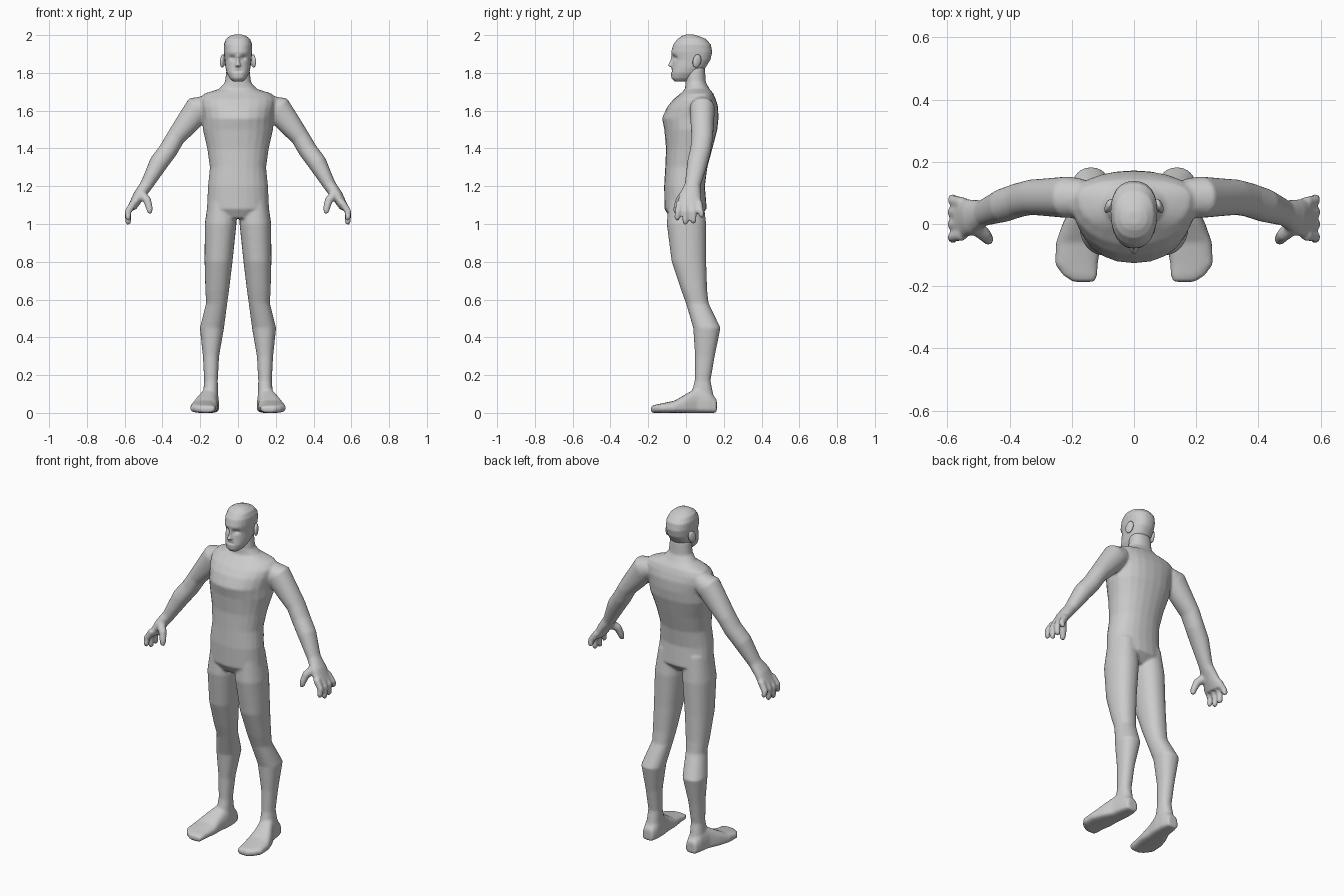
import bpy, bmesh, math
from mathutils import Vector, Matrix

N = 24


def ring(c, u, vp, vm, p=2.2):
    """Super-ellipse section: half axis u, and separate +v / -v half axes."""
    c, u, vp, vm = map(Vector, (c, u, vp, vm))
    pts = []
    for i in range(N):
        a = 2 * math.pi * i / N
        s, k = math.sin(a), math.cos(a)
        x = math.copysign(abs(k) ** (2 / p), k)
        y = abs(s) ** (2 / p)
        pts.append(c + u * x + (vp if s >= 0 else vm) * y)
    return pts


def loft(bm, rings):
    loops = [[bm.verts.new(p) for p in r] for r in rings]
    for a, b in zip(loops, loops[1:]):
        for i in range(N):
            j = (i + 1) % N
            bm.faces.new((a[i], a[j], b[j], b[i]))
    bm.faces.new(loops[0][::-1])
    bm.faces.new(loops[-1])


def stack(bm, rows, p=2.2):
    """Horizontal sections: z, centre x, half width, front y, widest y, back y."""
    loft(bm, [ring((x, m, z), (w, 0, 0), (0, b - m, 0), (0, f - m, 0), p)
              for z, x, w, f, m, b in rows])


def tube(bm, rows, s):
    """Limb along a path: x, y, z, in-plane radius, radius along y."""
    pts = [Vector((s * r[0], r[1], r[2])) for r in rows]
    rings = []
    for i, r in enumerate(rows):
        t = (pts[min(i + 1, len(pts) - 1)] - pts[max(i - 1, 0)]).normalized()
        b = (Vector((0, 1, 0)) - t * t.y).normalized()
        a = t.cross(b)
        rings.append(ring(pts[i], a * r[3], b * r[4], b * -r[4], 2.1))
    loft(bm, rings)


def finish(name, bm, voxel, smooth):
    bmesh.ops.recalc_face_normals(bm, faces=bm.faces)
    me = bpy.data.meshes.new(name)
    bm.to_mesh(me)
    bm.free()
    ob = bpy.data.objects.new(name, me)
    bpy.context.collection.objects.link(ob)
    m = ob.modifiers.new("fuse", "REMESH")
    m.mode, m.voxel_size, m.use_smooth_shade = "VOXEL", voxel, True
    m = ob.modifiers.new("soften", "SMOOTH")
    m.factor, m.iterations = 0.5, smooth
    bpy.context.view_layer.objects.active = ob
    for m in list(ob.modifiers):
        bpy.ops.object.modifier_apply(modifier=m.name)
    return ob


# Torso and neck
bm = bmesh.new()
stack(bm, [(1.03, 0, .10, -.085, .0, .06), (1.08, 0, .165, -.114, .0, .11),
           (1.2, 0, .159, -.116, -.01, .10), (1.3, 0, .149, -.11, .0, .113),
           (1.4, 0, .163, -.106, .02, .14), (1.5, 0, .186, -.115, .05, .166),
           (1.56, 0, .187, -.127, .06, .172), (1.62, 0, .20, -.1, .075, .17),
           (1.66, 0, .205, -.067, .085, .158), (1.69, 0, .18, -.03, .085, .145),
           (1.715, 0, .1, -.005, .065, .125), (1.75, 0, .069, -.003, .05, .105),
           (1.83, 0, .06, .0, .05, .1)])

for s in (-1, 1):
    # Legs
    stack(bm, [(z, s * x, w, f, (f + b) / 2, b) for z, x, w, f, b in (
        (1.15, .085, .07, -.09, .09), (1.0, .092, .084, -.102, .107),
        (.8, .103, .074, -.076, .107), (.65, .11, .063, -.026, .112),
        (.58, .113, .056, .0, .12), (.45, .138, .064, .038, .183),
        (.3, .143, .043, .048, .152), (.17, .143, .036, .046, .13),
        (.07, .146, .042, .02, .15))])
    # Feet, lofted from heel to toe
    loft(bm, [ring((s * x, y, .025), (w, 0, 0), (0, 0, t - .025), (0, 0, -.025), 2.8)
              for y, x, w, t in (
        (.163, .145, .034, .07), (.12, .146, .045, .12), (.06, .15, .05, .135),
        (.0, .168, .062, .1), (-.06, .178, .073, .065), (-.13, .185, .069, .05),
        (-.165, .173, .055, .043), (-.186, .16, .035, .035))])
    # Arms and palms
    tube(bm, [(.165, .085, 1.625, .055, .06), (.212, .086, 1.61, .073, .067),
              (.268, .086, 1.535, .063, .062), (.33, .086, 1.458, .05, .057),
              (.37, .077, 1.39, .05, .055), (.42, .06, 1.323, .05, .054),
              (.485, .035, 1.205, .034, .042), (.525, .022, 1.15, .031, .058),
              (.562, .018, 1.085, .023, .068)], s)
    # Fingers and thumb
    for y0, y1, z1 in ((-.035, -.047, 1.02), (.0, -.003, .998), (.036, .04, 1.003), (.069, .083, 1.035)):
        tube(bm, [(.55, y0, 1.115, .02, .018), (.583, (y0 + y1) / 2, 1.065, .018, .017),
                  (.582, y1, z1 + .015, .016, .015), (.577, y1, z1, .011, .01)], s)
    tube(bm, [(.52, .0, 1.165, .026, .028), (.48, -.035, 1.125, .022, .022),
              (.468, -.05, 1.08, .018, .018), (.467, -.056, 1.056, .012, .012)], s)
finish("body", bm, .0075, 5)

# Head with nose and brow
bm = bmesh.new()
stack(bm, [(1.755, 0, .028, -.062, -.03, .03), (1.772, 0, .045, -.078, -.02, .05),
           (1.8, 0, .06, -.08, .0, .078), (1.83, 0, .067, -.074, .02, .105),
           (1.87, 0, .071, -.07, .04, .13), (1.91, 0, .075, -.079, .04, .139),
           (1.95, 0, .075, -.068, .04, .132), (1.98, 0, .064, -.045, .03, .105),
           (1.996, 0, .042, -.02, .02, .065), (2.003, 0, .02, .0, .02, .04)], 2.3)
stack(bm, [(1.895, 0, .008, -.078, -.06, -.04), (1.86, 0, .01, -.086, -.06, -.04),
           (1.84, 0, .017, -.097, -.06, -.04), (1.832, 0, .015, -.09, -.06, -.04)])
head = finish("head", bm, .005, 4)

# Eye sockets and mouth crease pressed into the face
for v in head.data.vertices:
    if v.co.y < 0:
        x, z = abs(v.co.x), v.co.z
        v.co.y += .014 * math.exp(-((x - .03) / .016) ** 2 - ((z - 1.88) / .012) ** 2)
        v.co.y += .006 * math.exp(-(x / .022) ** 4 - ((z - 1.81) / .005) ** 2)

# Ears
for s, side in ((-1, "left"), (1, "right")):
    bm = bmesh.new()
    mat = (Matrix.Translation((s * .081, .058, 1.863))
           @ Matrix.Rotation(math.radians(22 * s), 4, 'Z')
           @ Matrix.Rotation(math.radians(-15), 4, 'X')
           @ Matrix.Diagonal((.012, .024, .037, 1)))
    bmesh.ops.create_uvsphere(bm, u_segments=16, v_segments=10, radius=1, matrix=mat)
    finish("ear_" + side, bm, .004, 1)
